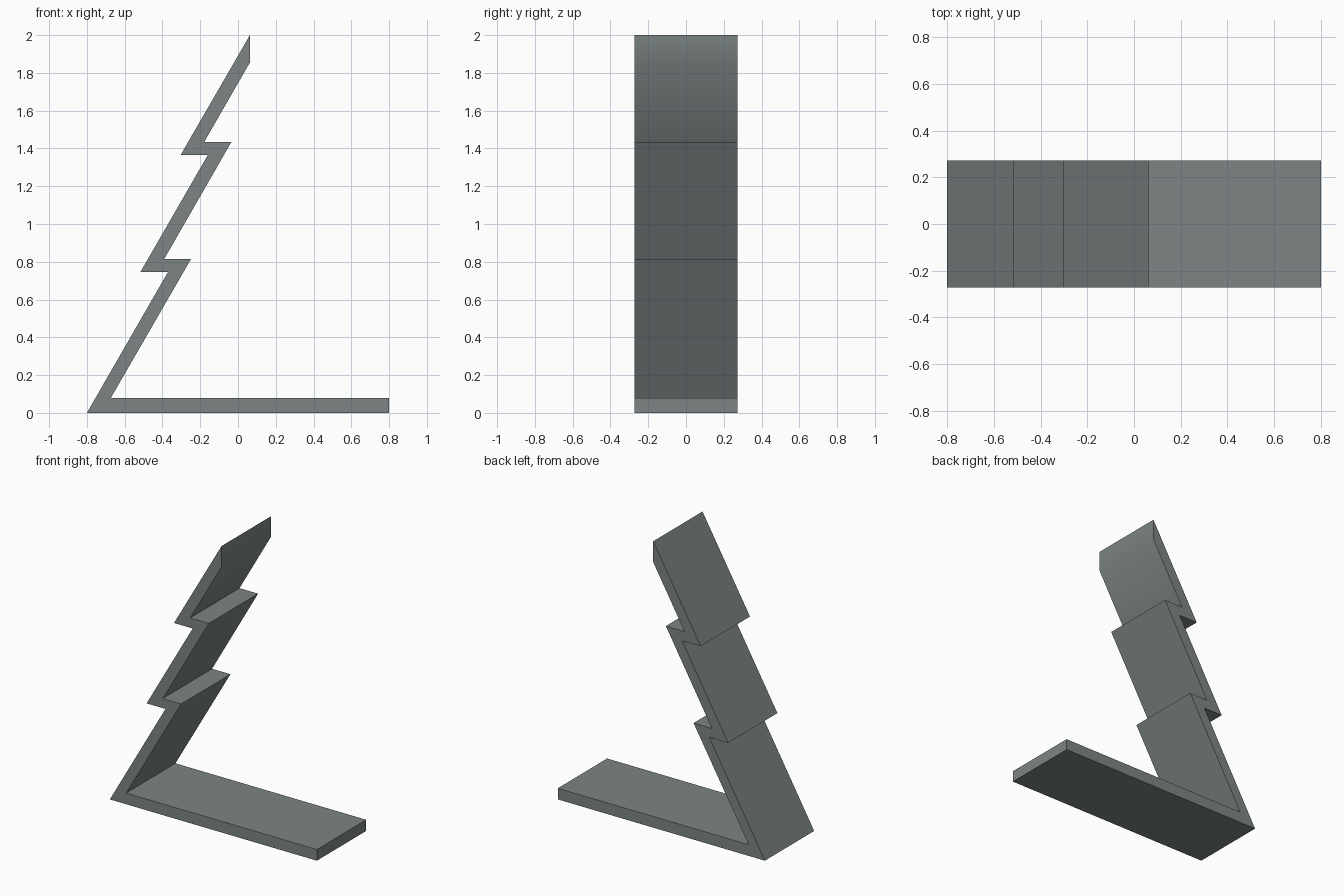
import bpy, bmesh, math

if "Cube" in bpy.data.objects:
    bpy.data.objects.remove(bpy.data.objects["Cube"])

HALF_WIDTH = 0.272

# Side outline: flat foot, then a leaning back with two stepped ledges
OUTLINE = [
    (-0.80, 0.0), (0.80, 0.0), (0.80, 0.078), (-0.674, 0.078),   # foot
    (-0.249, 0.814), (-0.391, 0.814),                            # lower ledge
    (-0.035, 1.434), (-0.179, 1.434),                            # upper ledge
    (0.063, 1.855), (0.063, 2.0),                                # tip
    (-0.304, 1.365), (-0.160, 1.365),                            # upper notch
    (-0.516, 0.747), (-0.370, 0.747),                            # lower notch
]

grey = bpy.data.materials.new("slate grey")
grey.diffuse_color = (0.205, 0.235, 0.235, 1.0)
grey.use_nodes = True
grey.node_tree.nodes["Principled BSDF"].inputs["Base Color"].default_value = grey.diffuse_color

# Extrude the outline across the width
bm = bmesh.new()
side = bm.faces.new([bm.verts.new((x, -HALF_WIDTH, z)) for x, z in OUTLINE])
ext = bmesh.ops.extrude_face_region(bm, geom=[side])
moved = [v for v in ext["geom"] if isinstance(v, bmesh.types.BMVert)]
bmesh.ops.translate(bm, verts=moved, vec=(0, 2 * HALF_WIDTH, 0))
bmesh.ops.recalc_face_normals(bm, faces=bm.faces)

mesh = bpy.data.meshes.new("stepped_stand")
bm.to_mesh(mesh)
bm.free()
mesh.materials.append(grey)
stand = bpy.data.objects.new("stepped_stand", mesh)
bpy.context.collection.objects.link(stand)

# Soft shading only across the shallow bend at the tip
bpy.context.view_layer.objects.active = stand
stand.select_set(True)
bpy.ops.object.shade_smooth_by_angle(angle=math.radians(35))
